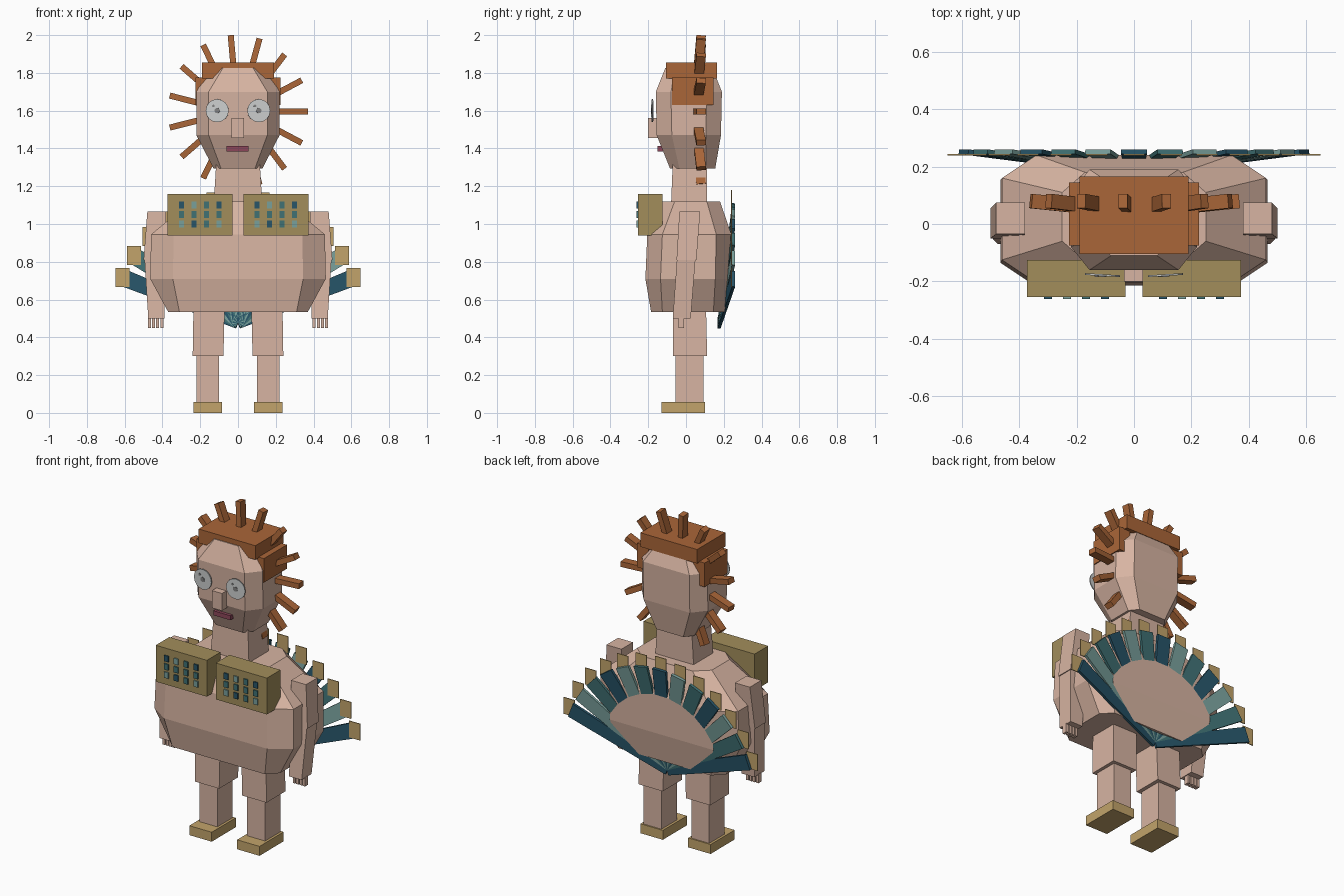
import bpy, bmesh, math
from mathutils import Vector, Matrix

if "Cube" in bpy.data.objects:
    bpy.data.objects.remove(bpy.data.objects["Cube"], do_unlink=True)


def material(name, *rgb):
    m = bpy.data.materials.new(name)
    m.use_nodes = True
    m.diffuse_color = (*rgb, 1)
    m.node_tree.nodes["Principled BSDF"].inputs["Base Color"].default_value = (*rgb, 1)
    return m


skin = material("skin", .68, .456, .361)
gold = material("gold", .54, .37, .145)
olive = material("olive_gold", .36, .27, .105)
brown = material("hair_brown", .402, .133, .04)
dark = material("dark_blue", .02, .09, .14)
mid = material("mid_teal", .05, .165, .175)
light = material("light_teal", .19, .35, .33)
white = material("eye_grey", .61, .63, .63)
grey = material("pupil_grey", .22, .22, .22)
pink = material("lip_pink", .262, .061, .102)
plumage = [dark, mid, light]


def finish(name, bm, mat):
    bmesh.ops.recalc_face_normals(bm, faces=bm.faces)
    mesh = bpy.data.meshes.new(name)
    bm.to_mesh(mesh)
    bm.free()
    mesh.materials.append(mat)
    ob = bpy.data.objects.new(name, mesh)
    bpy.context.collection.objects.link(ob)
    return ob


def loft(name, mat, rings):
    """Closed skin over a stack of point rings."""
    bm = bmesh.new()
    rows = [[bm.verts.new(p) for p in ring] for ring in rings]
    n = len(rows[0])
    for a, b in zip(rows, rows[1:]):
        for i in range(n):
            j = (i + 1) % n
            bm.faces.new((a[i], a[j], b[j], b[i]))
    bm.faces.new(rows[0])
    bm.faces.new(rows[-1])
    return finish(name, bm, mat)


def octagon(z, hx, y0, y1, cx, cy):
    """Rectangle with cut corners at height z."""
    right = [(hx - cx, y0), (hx, y0 + cy), (hx, y1 - cy), (hx - cx, y1)]
    return [(x, y, z) for x, y in right + [(-x, y) for x, y in reversed(right)]]


def rect(z, x0, x1, y0, y1):
    return [(x0, y0, z), (x1, y0, z), (x1, y1, z), (x0, y1, z)]


def box(name, mat, x0, x1, y0, y1, z0, z1):
    return loft(name, mat, [rect(z0, x0, x1, y0, y1), rect(z1, x0, x1, y0, y1)])


def bar(name, mat, a, b, wide_a, wide_b, thick):
    """Straight bar from a to b lying in the front plane, tapering in width."""
    a, b = Vector(a), Vector(b)
    d = (b - a).normalized()
    side = d.cross(Vector((0, 1, 0))).normalized()
    deep = side.cross(d) * thick / 2
    rings = []
    for p, w in ((a, wide_a), (b, wide_b)):
        s = side * w / 2
        rings.append([p + s + deep, p - s + deep, p - s - deep, p + s - deep])
    return loft(name, mat, rings)


def disc(name, mat, centre, radius, depth, turn):
    bm = bmesh.new()
    bmesh.ops.create_cone(bm, cap_ends=True, segments=16, radius1=radius,
                          radius2=radius, depth=depth)
    ob = finish(name, bm, mat)
    ob.matrix_world = (Matrix.Translation(centre) @ Matrix.Rotation(turn, 4, "Z")
                       @ Matrix.Rotation(math.pi / 2, 4, "X"))
    return ob


# Torso, neck and head
loft("torso", skin, [octagon(.535, .37, -.185, .205, .06, .06),
                     octagon(.71, .465, -.215, .235, .12, .08),
                     octagon(.945, .46, -.205, .24, .12, .08),
                     octagon(1.12, .25, -.13, .18, .08, .07)])
loft("neck", skin, [rect(1.08, -.13, .13, -.08, .11), rect(1.33, -.115, .115, -.07, .11)])
loft("head", skin, [octagon(1.295, .13, -.085, .155, .04, .05),
                    octagon(1.47, .22, -.155, .185, .065, .08),
                    octagon(1.70, .22, -.16, .19, .065, .08),
                    octagon(1.825, .15, -.11, .14, .07, .06)])

# Face
box("nose", skin, -.035, .032, -.2, -.13, 1.455, 1.56)
box("mouth", pink, -.06, .055, -.15, -.11, 1.385, 1.412)

# Hair cap and side hair
box("hair_cap", brown, -.19, .19, -.105, .165, 1.77, 1.855)

# Parts on both sides
for side, s in (("left", 1), ("right", -1)):
    box(side + "_side_hair", brown, s * .15, s * .226, -.075, .145, 1.63, 1.775)

    disc(side + "_eye", white, (s * .11, -.178, 1.6), .061, .006, s * .06)
    disc(side + "_pupil", grey, (s * .11, -.182, 1.6), .014, .004, s * .06)
    disc(side + "_eye_glint", grey, (s * .11 - .02, -.182, 1.625), .007, .004, s * .06)

    # Arm and hand
    loft(side + "_upper_arm", skin, [rect(.81, s * .39, s * .5, -.05, .055),
                                     rect(1.065, s * .38, s * .48, -.035, .075)])
    loft(side + "_forearm", skin, [rect(.5, s * .39, s * .475, -.07, .025),
                                   rect(.815, s * .39, s * .495, -.048, .05)])
    for i in range(4):
        x = .403 + i * .022
        box(f"{side}_finger_{i + 1}", skin, s * (x - .008), s * (x + .008),
            -.04, -.01, .45, .505)

    # Leg and foot
    loft(side + "_thigh", skin, [rect(.3, s * .077, s * .24, -.07, .112),
                                 rect(.6, s * .07, s * .235, -.07, .105)])
    box(side + "_shin", skin, s * .1, s * .22, -.055, .092, .05, .31)
    box(side + "_foot", gold, s * .085, s * .235, -.13, .1, 0, .057)

    # Chest box with its grid of studs
    box(side + "_chest_box", olive, s * .03, s * .372, -.255, -.125, .94, 1.16)
    for col in range(4):
        for row in range(3):
            x, z = s * .2 + (col - 1.5) * .066, 1.1 - row * .05
            box(f"{side}_stud_{col}_{row}", plumage[(col * 2 + row * (col + 1)) % 3],
                x - .014, x + .014, -.262, -.25, z - .018, z + .018)

# Hair spikes radiating around the head
for i in range(15):
    a = math.radians(24 * i)
    c, s = math.cos(a), math.sin(a)
    bar(f"hair_spike_{i + 1}", brown, (.17 * c, .06, 1.595 + .17 * s),
        (.367 * c, .08, 1.595 + .405 * s), .032, .032, .05)

# Tail fan: feathers meet low behind the legs, each with a gold plate near its end
for i in range(13):
    a = math.radians(158 - i * 136 / 12)
    c, s = math.cos(a), math.sin(a)
    bar(f"tail_feather_{i + 1}", plumage[i % 3], (0, .175, .475),
        (.64 * c, .252, .47 + .64 * s), .06, .09, .016)
    x, z = .66 * c, .47 + .66 * s
    box(f"feather_tip_{i + 1}", gold, x - .037, x + .037, .239, .244, z - .05, z + .05)
